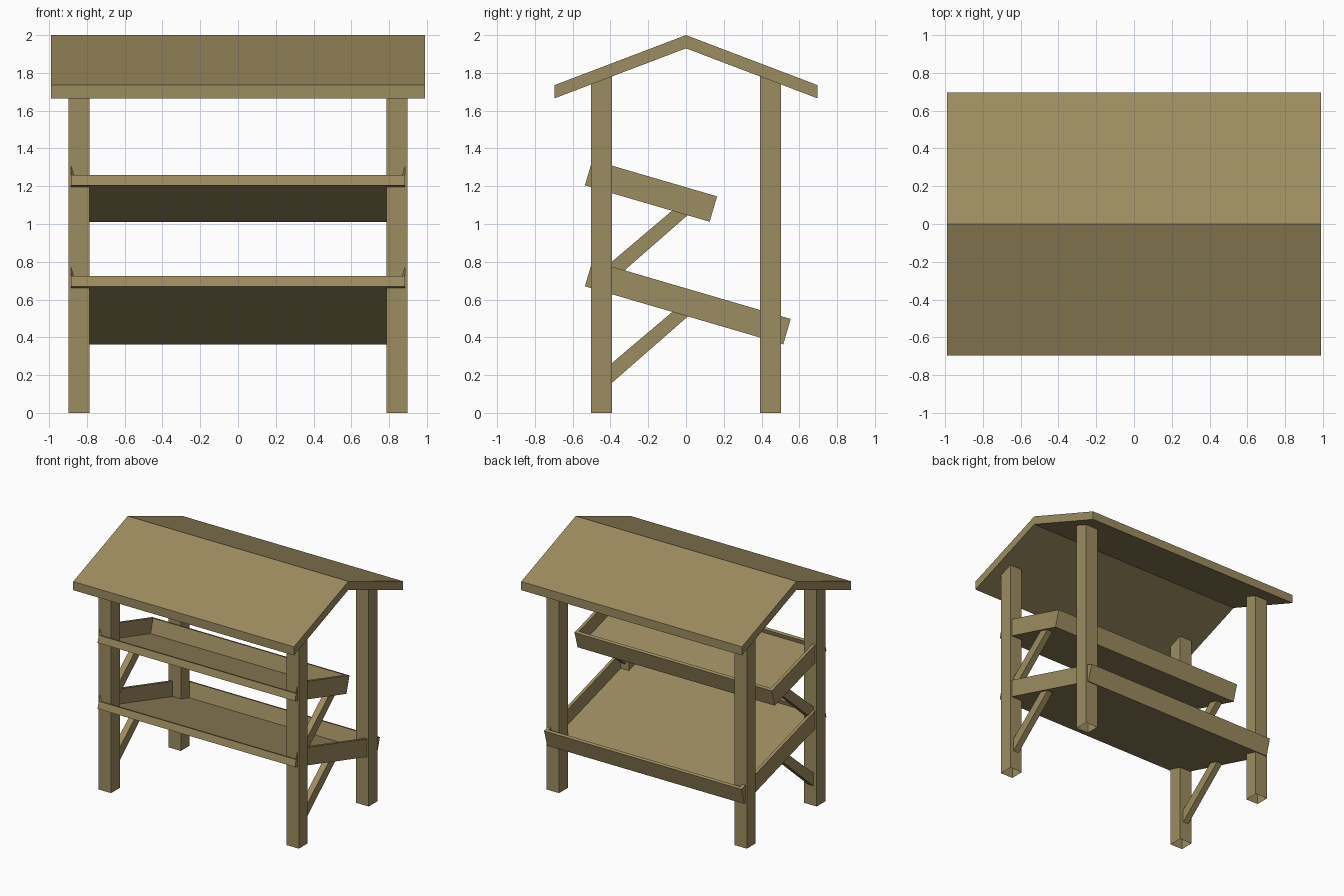
import bpy, bmesh, math
from mathutils import Matrix, Vector

if "Cube" in bpy.data.objects:
    bpy.data.objects.remove(bpy.data.objects["Cube"])

wood = bpy.data.materials.new("olive_wood")
wood.diffuse_color = (0.335, 0.262, 0.115, 1)
wood.use_nodes = True
wood.node_tree.nodes["Principled BSDF"].inputs["Base Color"].default_value = wood.diffuse_color


def finish(name, bm):
    bmesh.ops.recalc_face_normals(bm, faces=bm.faces)
    me = bpy.data.meshes.new(name)
    bm.to_mesh(me)
    bm.free()
    me.materials.append(wood)
    ob = bpy.data.objects.new(name, me)
    bpy.context.collection.objects.link(ob)
    return ob


def prism(bm, pts, offset):
    """Extrude a flat polygon along an offset; returns its two caps."""
    off = Vector(offset)
    a = [bm.verts.new(p) for p in pts]
    b = [bm.verts.new(Vector(p) + off) for p in pts]
    n = len(pts)
    caps = [bm.faces.new(a), bm.faces.new(b)]
    for i in range(n):
        j = (i + 1) % n
        bm.faces.new((a[i], a[j], b[j], b[i]))
    return caps


# gabled roof
bm = bmesh.new()
profile = [(-0.697, 1.665), (-0.697, 1.735), (0, 2.0),
           (0.697, 1.735), (0.697, 1.665), (0, 1.93)]
prism(bm, [(-0.99, y, z) for y, z in profile], (1.98, 0, 0))
finish("roof", bm)

# four posts, open at the ends
for sx, side in ((-1, "left"), (1, "right")):
    for sy, end in ((-1, "front"), (1, "back")):
        bm = bmesh.new()
        x, y, h = sx * 0.8425, sy * 0.4475, 0.056
        caps = prism(bm, [(x - h, y - h, 0), (x + h, y - h, 0),
                          (x + h, y + h, 0), (x - h, y + h, 0)], (0, 0, 1.78))
        bmesh.ops.delete(bm, geom=caps, context='FACES_ONLY')
        finish(f"{end}_{side}_post", bm)

# sloping trays with mitred walls and a low front lip
TILT = math.radians(16.3)


def tray(name, z, length):
    bm = bmesh.new()
    w, t = 0.885, 0.025
    outer = [(-w, 0), (w, 0), (w, length), (-w, length)]
    inner = [(-w + t, t), (w - t, t), (w - t, length - t), (-w + t, length - t)]
    prism(bm, [(x, y, 0) for x, y in outer], (0, 0, 0.022))
    for i, h in enumerate((0.057, 0.14, 0.14, 0.14)):
        j = (i + 1) % 4
        plan = (outer[i], outer[j], inner[j], inner[i])
        prism(bm, [(x, y, 0) for x, y in plan], (0, 0, h))
    bm.transform(Matrix.Translation((0, -0.535, z)) @ Matrix.Rotation(-TILT, 4, 'X'))
    finish(name, bm)


tray("lower_tray", 0.67, 1.094)
tray("upper_tray", 1.205, 0.688)

# diagonal braces from the front posts to the trays
for dz, level in ((0, "lower"), (0.537, "upper")):
    for sx, side in ((-1, "left"), (1, "right")):
        bm = bmesh.new()
        pts = [(-0.40, 0.152), (0.017, 0.517), (-0.065, 0.541), (-0.40, 0.257)]
        prism(bm, [(sx * 0.8425 - 0.025, y, z + dz) for y, z in pts], (0.05, 0, 0))
        finish(f"{level}_{side}_brace", bm)
